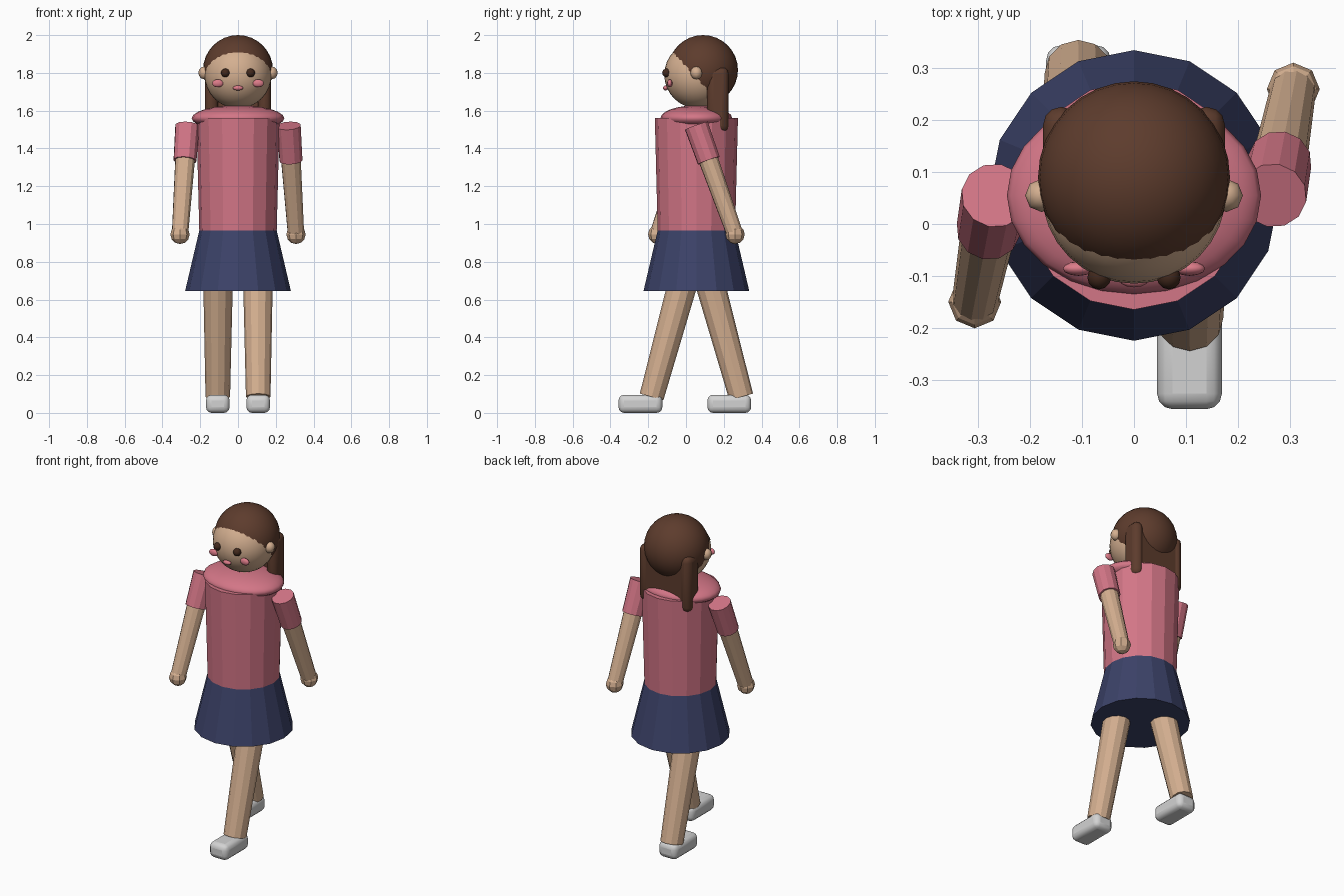
import bpy
import math
from mathutils import Vector

cube = bpy.data.objects.get("Cube")
if cube:
    bpy.data.objects.remove(cube, do_unlink=True)


def material(name, r, g, b):
    m = bpy.data.materials.new(name)
    m.use_nodes = True
    m.diffuse_color = (r, g, b, 1)
    node = next(n for n in m.node_tree.nodes if n.type == 'BSDF_PRINCIPLED')
    node.inputs["Base Color"].default_value = (r, g, b, 1)
    node.inputs["Roughness"].default_value = 0.8
    return m


SKIN = material("skin", 0.66, 0.43, 0.28)
PINK = material("pink_shirt", 0.65, 0.18, 0.24)
NAVY = material("navy_skirt", 0.045, 0.055, 0.14)
HAIR = material("brown_hair", 0.11, 0.045, 0.026)
SHOE = material("shoe_white", 0.65, 0.65, 0.65)
EYE = material("dark_eye", 0.055, 0.022, 0.012)
BLUSH = material("blush", 0.72, 0.2, 0.25)

MID = 0.055  # y of the body axis


def finish(name, mat):
    ob = bpy.context.object
    ob.name = name
    ob.data.materials.append(mat)
    return ob


def tube(name, mat, start, end, r_start, r_end, sides):
    """Tapered cylinder between two points."""
    a, b = Vector(start), Vector(end)
    axis = b - a
    bpy.ops.mesh.primitive_cone_add(vertices=sides, radius1=r_start, radius2=r_end,
                                    depth=axis.length, location=(a + b) / 2)
    ob = finish(name, mat)
    ob.rotation_euler = axis.to_track_quat('Z', 'Y').to_euler()
    return ob


def ball(name, mat, centre, radii, segments=16, rings=8, smooth=True):
    bpy.ops.mesh.primitive_uv_sphere_add(segments=segments, ring_count=rings, radius=1,
                                         location=centre)
    ob = finish(name, mat)
    ob.scale = radii
    if smooth:
        bpy.ops.object.shade_smooth()
    return ob


def rounded_box(name, mat, centre, size, bevel):
    bpy.ops.mesh.primitive_cube_add(size=1, location=centre)
    ob = finish(name, mat)
    ob.scale = size
    bpy.ops.object.transform_apply(location=False, rotation=False, scale=True)
    mod = ob.modifiers.new("rounding", 'BEVEL')
    mod.width = bevel
    mod.segments = 3
    bpy.ops.object.shade_smooth_by_angle(angle=math.radians(35))
    return ob


# Clothes
tube("skirt", NAVY, (0, MID, 0.645), (0, MID, 0.965), 0.28, 0.205, 16)
tube("shirt", PINK, (0, MID, 0.965), (0, MID, 1.56), 0.205, 0.22, 16)
ball("shoulders", PINK, (0, MID, 1.56), (0.245, 0.19, 0.068), 24, 12)

# Head and hair
ball("head", SKIN, (0, 0.063, 1.79), (0.178,) * 3, 32, 16)
ball("hair_cap", HAIR, (0, 0.09, 1.815), (0.185,) * 3, 32, 16)
rounded_box("back_hair", HAIR, (0, 0.19, 1.65), (0.33, 0.06, 0.3), 0.015)
ball("mouth", BLUSH, (0, -0.108, 1.72), (0.028, 0.014, 0.013), 12, 8)

# Paired parts: the left leg steps forward while the left arm swings back
for side, s in (("left", 1), ("right", -1)):
    # Face
    ball(side + "_eye", EYE, (s * 0.067, -0.103, 1.8), (0.023,) * 3, 12, 8)
    ball(side + "_cheek", BLUSH, (s * 0.107, -0.086, 1.745), (0.03, 0.014, 0.021), 12, 8)
    ball(side + "_ear", SKIN, (s * 0.178, 0.055, 1.8), (0.032, 0.032, 0.034), 8, 6)
    rounded_box(side + "_pigtail", HAIR, (s * 0.14, 0.168, 1.658),
                (0.07, 0.115, 0.345), 0.034)

    # Arm
    shoulder = Vector((s * 0.268, MID, 1.52))
    wrist = Vector((s * 0.307, MID + s * 0.205, 0.945))
    cuff = shoulder.lerp(wrist, 0.32)
    tube(side + "_sleeve", PINK, shoulder, cuff, 0.065, 0.062, 12)
    tube(side + "_arm", SKIN, shoulder.lerp(wrist, 0.25), wrist, 0.054, 0.044, 12)
    ball(side + "_hand", SKIN, wrist, (0.051,) * 3, 8, 6, smooth=False)

    # Leg and shoe
    hip = (s * 0.105, MID, 0.95)
    ankle = (s * 0.107, MID - s * 0.237, 0.085)
    tube(side + "_leg", SKIN, hip, ankle, 0.084, 0.065, 12)
    rounded_box(side + "_shoe", SHOE, (s * 0.107, -0.006 - s * 0.235, 0.048),
                (0.125, 0.232, 0.096), 0.03)
